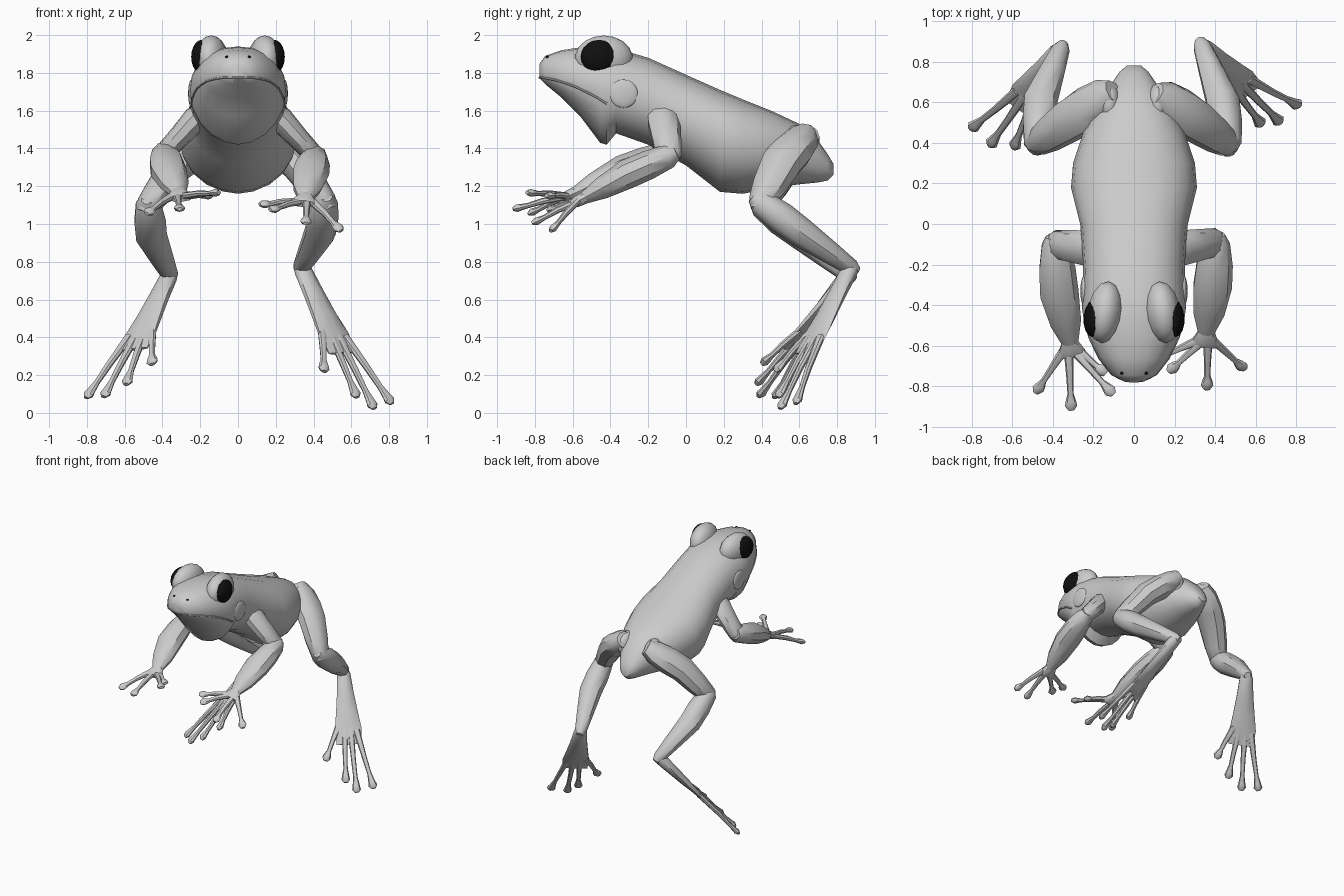
import bpy, bmesh, math
from mathutils import Vector
from mathutils.bvhtree import BVHTree

if "Cube" in bpy.data.objects:
    bpy.data.objects.remove(bpy.data.objects["Cube"])

black = bpy.data.materials.new("black")
black.diffuse_color = (0.005, 0.005, 0.005, 1)
black.use_nodes = True
black.node_tree.nodes["Principled BSDF"].inputs["Base Color"].default_value = black.diffuse_color


def finish(name, bm, mat=None, angle=40):
    bmesh.ops.recalc_face_normals(bm, faces=bm.faces)
    me = bpy.data.meshes.new(name)
    bm.to_mesh(me)
    bm.free()
    for p in me.polygons:
        p.use_smooth = True
    me.set_sharp_from_angle(angle=math.radians(angle))
    if mat:
        me.materials.append(mat)
    ob = bpy.data.objects.new(name, me)
    bpy.context.collection.objects.link(ob)
    return ob


def skin(bm, rings):
    vs = [[bm.verts.new(p) for p in r] for r in rings]
    n = len(vs[0])
    for a, b in zip(vs, vs[1:]):
        for i in range(n):
            j = (i + 1) % n
            bm.faces.new((a[i], a[j], b[j], b[i]))
    bm.faces.new(vs[0])
    bm.faces.new(vs[-1])


def tube(bm, path, side, segs=9):
    """Loft through (x, y, z, half width, half thickness); side = width direction."""
    pts = [Vector(p[:3]) for p in path]
    rings = []
    for i, p in enumerate(path):
        t = (pts[min(i + 1, len(pts) - 1)] - pts[max(i - 1, 0)]).normalized()
        s = Vector(side)
        s = (s - t * s.dot(t)).normalized()
        n = t.cross(s)
        rings.append([pts[i] + s * p[3] * math.cos(a) + n * p[4] * math.sin(a)
                      for a in (2 * math.pi * k / segs for k in range(segs))])
    skin(bm, rings)


def ball(name, loc, radii, mat=None, segs=16, rot_z=0):
    bm = bmesh.new()
    bmesh.ops.create_uvsphere(bm, u_segments=segs, v_segments=segs // 2 + 2, radius=1)
    ob = finish(name, bm, mat)
    ob.location, ob.scale = loc, radii
    ob.rotation_euler.z = rot_z
    return ob


# Head and trunk: y, top z, bottom z, half width, z of widest point
sections = [
    (-.775, 1.85, 1.77, .05, 1.80), (-.745, 1.89, 1.74, .11, 1.79),
    (-.66, 1.92, 1.67, .175, 1.77), (-.56, 1.935, 1.57, .225, 1.75),
    (-.455, 1.94, 1.43, .25, 1.72), (-.42, 1.935, 1.42, .255, 1.71),
    (-.37, 1.93, 1.48, .255, 1.70), (-.2, 1.88, 1.42, .25, 1.65),
    (0, 1.79, 1.31, .265, 1.55), (.18, 1.71, 1.17, .31, 1.46),
    (.3, 1.66, 1.16, .30, 1.43), (.45, 1.60, 1.19, .25, 1.41),
    (.6, 1.53, 1.21, .17, 1.38), (.7, 1.44, 1.22, .105, 1.34),
    (.75, 1.37, 1.23, .07, 1.31), (.78, 1.32, 1.26, .035, 1.29)]
bm = bmesh.new()
rings = []
for y, zt, zb, w, zm in sections:
    ring = []
    for k in range(20):
        c, s = math.cos(k * math.pi / 10), math.sin(k * math.pi / 10)
        h, e = (zt - zm, .85) if s > 0 else (zm - zb, 1.1)
        ring.append(Vector((w * math.copysign(abs(c) ** e, c), y,
                            zm + h * math.copysign(abs(s) ** .95, s))))
    rings.append(ring)
skin(bm, rings)
bm.normal_update()
tree = BVHTree.FromBMesh(bm)
finish("body", bm)

# Mouth: lip following the head surface
bm = bmesh.new()
lip = []
for i in range(21):
    u = -1 + i / 10
    a = abs(u)
    guess = Vector((.26 * math.sin(u * math.pi / 2), -.42 - .36 * math.cos(u * math.pi / 2),
                    1.775 - .14 * a ** 2.5))
    p = tree.find_nearest(guess)[0]
    lip.append((*p, .006, .007))
tube(bm, lip, (0, 0, 1), 6)
finish("lip", bm)

# Eyes, brows, nostrils, ear discs
for s in (-1, 1):
    ball("eye", (s * .192, -.46, 1.885), (.056, .098, .09), black, 16, s * .12)
    ball("brow", (s * .142, -.435, 1.875), (.088, .155, .123), None, 14, s * .12)
    ball("nostril", (s * .06, -.735, 1.885), (.008, .008, .007), black, 8)
    ball("ear_disc", (s * .246, -.33, 1.69), (.018, .075, .075), None, 16)


def digits(bm, root, spread, tips, side, lift, r):
    root = Vector(root)
    for i, t in enumerate(tips):
        t = Vector(t)
        f = i / (len(tips) - 1) * 2 - 1
        start = root + Vector(spread) * f
        d = (t - start).normalized()
        mid = start.lerp(t, .5) + Vector(lift)
        tube(bm, [(*start, r * 1.4, r * 1.1), (*mid, r, r), (*start.lerp(t, .8), r * .9, r * .8),
                  (*(t - d * .02), r * 1.5, r), (*(t + d * .005), r * 1.8, r * 1.2),
                  (*(t + d * .028), r * .9, r * .6)], side, 8)


def arm(name, shoulder, elbow, mid, wrist, tips):
    sh, el, mi, wr = map(Vector, (shoulder, elbow, mid, wrist))
    sx = math.copysign(1, wr.x)
    bm = bmesh.new()
    tube(bm, [(*(sh - Vector((sx * .06, .04, -.07))), .05, .04), (*sh, .09, .07),
              (*sh.lerp(el, .5), .08, .06), (*el, .07, .055),
              (*(el + (el - sh) * .15), .035, .03)], (0, 1, 0))
    d = (wr - el).normalized()
    tube(bm, [(*(el - d * .045), .04, .04), (*el, .068, .065), (*el.lerp(mi, .5), .092, .078),
              (*mi, .098, .08), (*mi.lerp(wr, .6), .078, .06), (*wr, .042, .034)], (1, 0, 0))
    finish(name + "_arm", bm)
    bm = bmesh.new()
    palm = wr + d * .075
    tube(bm, [(*(wr - d * .03), .04, .034), (*wr, .044, .034), (*(wr + d * .05), .07, .03),
              (*palm, .066, .02)], (1, 0, 0))
    # digits run from inner to outer
    digits(bm, wr + d * .045, (sx * .04, 0, 0), tips, (1, .2, 0), (0, 0, .005), .017)
    finish(name + "_hand", bm)


arm("right", (.225, -.12, 1.555), (.405, -.09, 1.36), (.385, -.31, 1.265), (.355, -.535, 1.14),
    [(.14, -.65, 1.105), (.19, -.71, 1.08), (.36, -.79, 1.015), (.53, -.70, .98)])
arm("left", (-.225, -.12, 1.555), (-.39, -.10, 1.375), (-.37, -.34, 1.285), (-.315, -.585, 1.165),
    [(-.16, -.72, 1.15), (-.12, -.82, 1.165), (-.31, -.89, 1.085), (-.47, -.81, 1.065)])


def leg(name, hip, thigh, knee, calf, ankle, sole, tips):
    hp, th, kn, ca, an, so = map(Vector, (hip, thigh, knee, calf, ankle, sole))
    sx = math.copysign(1, kn.x)
    bm = bmesh.new()
    tube(bm, [(*(hp - (th - hp) * .3), .06, .06), (*hp, .10, .08), (*hp.lerp(th, .5), .115, .092),
              (*th, .11, .09), (*th.lerp(kn, .6), .092, .078), (*kn, .068, .065),
              (*(kn + (kn - th) * .2), .03, .03)], (0, 1, 0))
    tube(bm, [(*(kn - (ca - kn) * .2), .035, .035), (*kn, .07, .07), (*kn.lerp(ca, .5), .085, .085),
              (*ca, .085, .08), (*ca.lerp(an, .6), .062, .06), (*an, .045, .045),
              (*(an + (an - ca) * .12), .025, .025)], (1, 0, 0))
    finish(name + "_leg", bm)
    bm = bmesh.new()
    side = (sx, .45, -.3)
    web = so.lerp((Vector(tips[1]) + Vector(tips[2])) / 2, .3)
    tube(bm, [(*(an - (so - an) * .06), .03, .03), (*an.lerp(so, .06), .05, .045),
              (*an.lerp(so, .4), .064, .038), (*an.lerp(so, .75), .084, .03),
              (*so, .10, .02), (*web, .095, .009)], side)
    digits(bm, so, (sx * .06, .025, -.015), tips, side, (0, -.003, .003), .018)
    finish(name + "_foot", bm)


# Hind legs and splayed feet, toes from inner to outer
leg("right", (.15, .61, 1.445), (.31, .505, 1.32), (.46, .395, 1.115), (.435, .61, .955),
    (.335, .875, .77), (.505, .69, .42),
    [(.455, .49, .24), (.62, .50, .105), (.71, .51, .045), (.80, .59, .07)])
leg("left", (-.15, .62, 1.44), (-.32, .51, 1.31), (-.475, .40, 1.10), (-.46, .61, .94),
    (-.36, .86, .73), (-.515, .63, .42),
    [(-.455, .42, .275), (-.585, .39, .17), (-.70, .40, .105), (-.79, .48, .10)])

# Low hip bones under the skin
for s in (-1, 1):
    ball("hip", (s * .12, .59, 1.43), (.06, .10, .095), None, 10)
